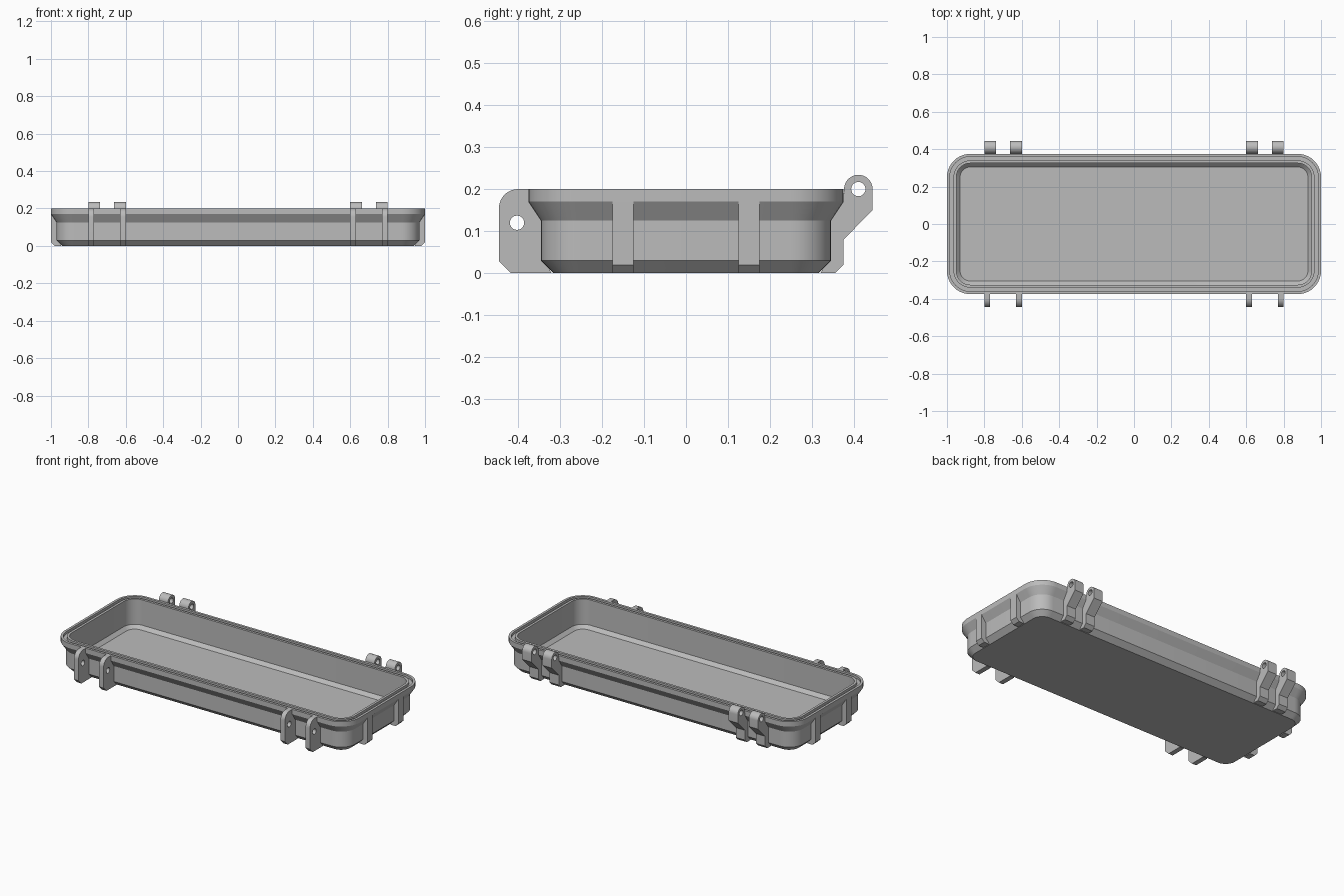
import bpy, bmesh, math
from mathutils import Matrix

if "Cube" in bpy.data.objects:
    bpy.data.objects.remove(bpy.data.objects["Cube"])

grey = bpy.data.materials.new("grey plastic")
grey.diffuse_color = (0.5, 0.5, 0.5, 1)
grey.use_nodes = True
grey.node_tree.nodes["Principled BSDF"].inputs["Base Color"].default_value = grey.diffuse_color


def finish(ob):
    """Give the part its colour and smooth its curved faces."""
    ob.data.materials.clear()
    ob.data.materials.append(grey)
    bpy.ops.object.select_all(action='DESELECT')
    ob.select_set(True)
    bpy.context.view_layer.objects.active = ob
    bpy.ops.object.shade_smooth_by_angle(angle=math.radians(20))


def arc(cx, cy, r, start, end, n):
    """Points on an arc, angles in degrees."""
    return [(cx + r * math.cos(math.radians(start + (end - start) * i / n)),
             cy + r * math.sin(math.radians(start + (end - start) * i / n)))
            for i in range(n + 1)]


def rounded_ring(inset):
    """Rounded rectangle, shrunk evenly from the rim outline."""
    hx, hy, r = 1.0 - inset, 0.375 - inset, 0.125 - inset
    pts = []
    for k, (sx, sy) in enumerate([(1, 1), (-1, 1), (-1, -1), (1, -1)]):
        pts += arc(sx * (hx - r), sy * (hy - r), r, 90 * k, 90 * k + 90, 10)
    return pts


def plate(name, profile, hole, lo, hi, axis):
    """Flat plate with a profile in (x or y, z), spanning lo..hi across it."""
    cu = bpy.data.curves.new(name + "_profile", 'CURVE')
    cu.dimensions = '2D'
    cu.fill_mode = 'BOTH'
    cu.extrude = (hi - lo) / 2
    for pts in [profile] + ([hole] if hole else []):
        sp = cu.splines.new('POLY')
        sp.points.add(len(pts) - 1)
        for p, (u, v) in zip(sp.points, pts):
            p.co = (u, v, 0, 1)
        sp.use_cyclic_u = True
    tmp = bpy.data.objects.new(name + "_curve", cu)
    bpy.context.collection.objects.link(tmp)
    deps = bpy.context.evaluated_depsgraph_get()
    me = bpy.data.meshes.new_from_object(tmp.evaluated_get(deps))
    bpy.data.objects.remove(tmp)
    mid = (lo + hi) / 2
    if axis == 'X':
        m = Matrix(((0, 0, 1, mid), (1, 0, 0, 0), (0, 1, 0, 0), (0, 0, 0, 1)))
    else:
        m = Matrix(((1, 0, 0, 0), (0, 0, -1, mid), (0, 1, 0, 0), (0, 0, 0, 1)))
    me.transform(m)
    bm = bmesh.new()
    bm.from_mesh(me)
    bmesh.ops.remove_doubles(bm, verts=bm.verts, dist=0.0001)
    bmesh.ops.recalc_face_normals(bm, faces=bm.faces)
    bm.to_mesh(me)
    bm.free()
    ob = bpy.data.objects.new(name, me)
    bpy.context.collection.objects.link(ob)
    finish(ob)


# Tray: section (inset, height) from the underside, over the grooved rim, to the floor
section = [(0.06, 0), (0.03, 0.03), (0.03, 0.125), (0, 0.17), (0, 0.2),
           (0.015, 0.2), (0.015, 0.185), (0.035, 0.185), (0.035, 0.2),
           (0.05, 0.2), (0.05, 0.045), (0.07, 0.025)]
bm = bmesh.new()
rings = [[bm.verts.new((x, y, z)) for x, y in rounded_ring(i)] for i, z in section]
for a, b in zip(rings, rings[1:]):
    n = len(a)
    for i in range(n):
        j = (i + 1) % n
        bm.faces.new((a[i], a[j], b[j], b[i]))
bm.faces.new(rings[0][::-1])
bm.faces.new(rings[-1])
bmesh.ops.recalc_face_normals(bm, faces=bm.faces)
mesh = bpy.data.meshes.new("tray")
bm.to_mesh(mesh)
bm.free()
tray = bpy.data.objects.new("tray", mesh)
bpy.context.collection.objects.link(tray)
finish(tray)

# Edge shared by all lugs, running up inside the tray wall
inner = [(0.32, 0), (0.337, 0.03), (0.337, 0.125), (0.365, 0.17)]

# Front latch lugs: rounded top, chamfered foot, pin hole
latch = inner + [(0.37, 0.2)] + arc(0.4, 0.155, 0.045, 90, 0, 8) + [(0.445, 0.028), (0.417, 0)]
latch = [(-u, v) for u, v in latch]
latch_hole = arc(-0.402, 0.12, 0.017, 0, 345, 23)

# Back hinge lugs: round barrel on a slanted neck
hinge = inner + [(0.37, 0.19), (0.377, 0.19)] + arc(0.41, 0.2, 0.034, 180, 0, 16) \
    + [(0.444, 0.15), (0.375, 0.08), (0.375, 0.02), (0.355, 0)]
hinge_hole = arc(0.41, 0.2, 0.017, 0, 345, 23)

# End ribs
rib = [(0.945, 0), (0.962, 0.03), (0.962, 0.125), (0.99, 0.17), (1, 0.17), (1, 0.02), (0.98, 0)]

for side, s in (("right", 1), ("left", -1)):
    for place, front, back in (("inner", (0.6, 0.63), (0.6, 0.662)),
                               ("outer", (0.77, 0.8), (0.738, 0.8))):
        plate(f"latch_lug_{side}_{place}", latch, latch_hole, *sorted(s * x for x in front), 'X')
        plate(f"hinge_lug_{side}_{place}", hinge, hinge_hole, *sorted(s * x for x in back), 'X')
    for place, y in (("front", -0.15), ("back", 0.15)):
        plate(f"end_rib_{side}_{place}", [(s * u, v) for u, v in rib], None,
              y - 0.025, y + 0.025, 'Y')
